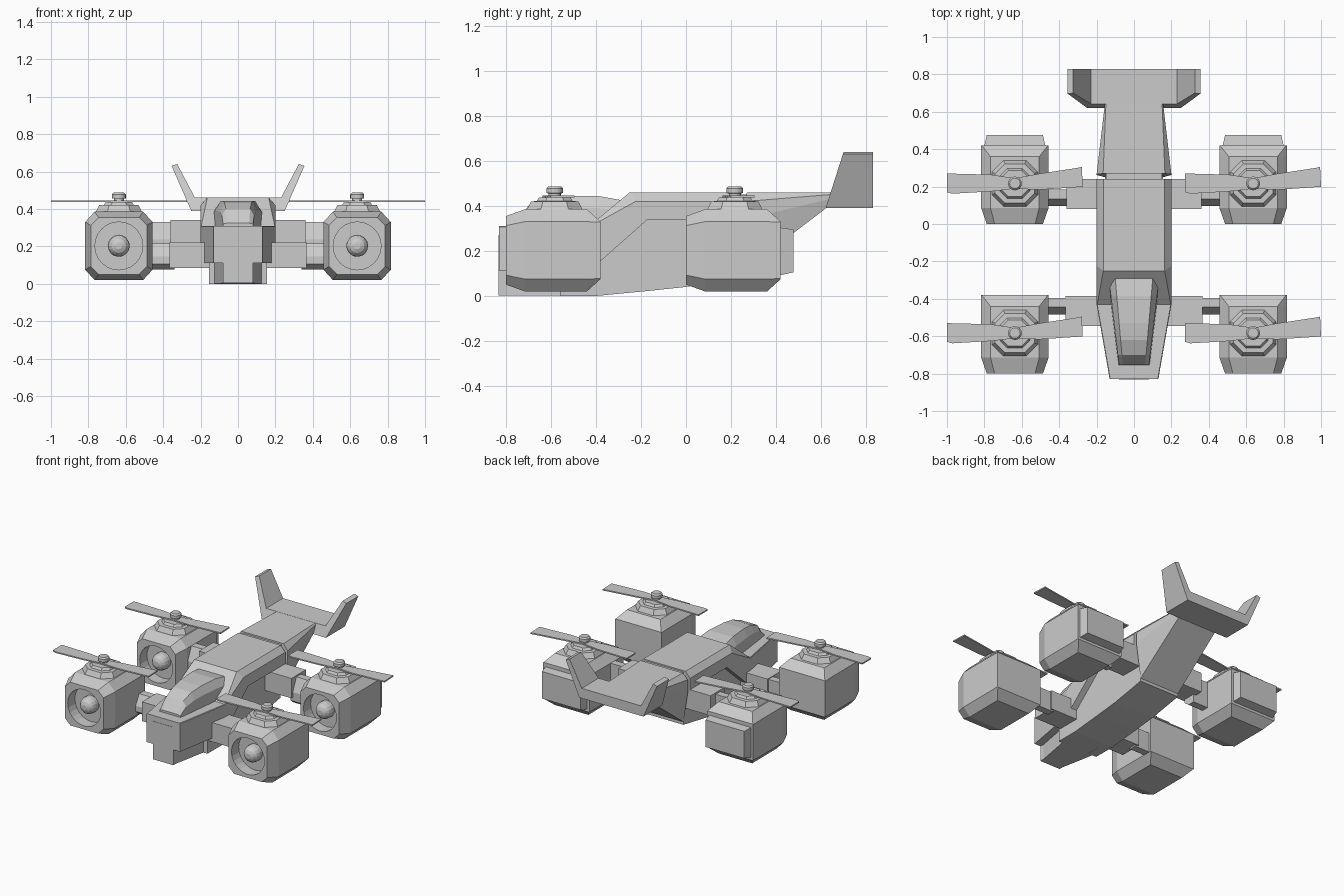
import bpy, bmesh
from math import cos, sin, pi
from mathutils import Vector

if "Cube" in bpy.data.objects:
    bpy.data.objects.remove(bpy.data.objects["Cube"])


def loft(name, rings):
    """Closed solid through rings of equal point count."""
    bm = bmesh.new()
    vs = [[bm.verts.new(p) for p in r] for r in rings]
    n = len(rings[0])
    for a, b in zip(vs, vs[1:]):
        for i in range(n):
            j = (i + 1) % n
            bm.faces.new((a[i], a[j], b[j], b[i]))
    bm.faces.new(vs[0])
    bm.faces.new(vs[-1])
    bmesh.ops.recalc_face_normals(bm, faces=bm.faces)
    me = bpy.data.meshes.new(name)
    bm.to_mesh(me)
    bm.free()
    ob = bpy.data.objects.new(name, me)
    bpy.context.collection.objects.link(ob)
    return ob


def box(name, x, y, z):
    return loft(name, [[(a, y[0], z[0]), (a, y[1], z[0]), (a, y[1], z[1]), (a, y[0], z[1])] for a in x])


def oct_pts(hx, hz, cx, cz):
    """Rectangle with cut corners."""
    q = [(hx - cx, -hz), (hx, cz - hz), (hx, hz - cz), (hx - cx, hz)]
    return q + [(-a, -b) for a, b in q]


def sym(pts, y=None):
    """Mirror a right-hand half ring (x, y, z) across x = 0."""
    return pts + [(-x, yy, z) for x, yy, z in reversed(pts)]


def disc(r, z, n=16):
    return [(r * cos(2 * pi * i / n), r * sin(2 * pi * i / n), z) for i in range(n)]


# Upper shell: tapered nose, sloping windscreen frame, flat roof
def shell_ring(w, yb, zb, yt, zt, c):
    yc = yb + (yt - yb) * (1 - c / (zt - zb))
    return sym([(w, yb, zb), (w, yc, zt - c), (w - c * 0.9, yt, zt)])


loft("upper_shell", [
    shell_ring(0.13, -0.83, 0.11, -0.83, 0.31, 0.004),
    shell_ring(0.20, -0.43, 0.11, -0.43, 0.31, 0.004),
    shell_ring(0.20, -0.17, 0.34, -0.25, 0.46, 0.04),
    shell_ring(0.20, 0.24, 0.34, 0.24, 0.46, 0.04)])

# Keel, narrow at the chin
loft("keel", [
    sym([(w, y, z), (w, y, t)]) for w, y, z, t in
    ((0.08, -0.80, 0.003, 0.27), (0.155, -0.40, 0.0, 0.27),
     (0.155, -0.17, 0.022, 0.36), (0.155, 0.0, 0.04, 0.36), (0.155, 0.25, 0.085, 0.36))])
box("chin_plate", (-0.08, 0.08), (-0.832, -0.78), (0.003, 0.27))
for s in (-1, 1):
    box("chin_cheek", (s * 0.09, s * 0.155), (-0.56, -0.40), (0.0, 0.12))

# Canopy
can = []
for y, t in ((-0.755, 0.325), (-0.70, 0.40), (-0.62, 0.432), (-0.53, 0.443),
             (-0.385, 0.443), (-0.285, 0.425), (-0.25, 0.41)):
    w = 0.083 + 0.057 * (y + 0.755) / 0.47
    can.append(sym([(w, y, 0.30), (w * 0.96, y, 0.31 + (t - 0.31) * 0.6), (w * 0.72, y, t)]))
loft("canopy", can)

# Tail boom with a joint behind the cabin
box("boom_joint", (-0.15, 0.15), (0.22, 0.30), (0.15, 0.45))
loft("tail_boom", [
    sym([(0.155, 0.25, 0.106), (0.2, 0.262, 0.34), (0.2, 0.266, 0.42), (0.165, 0.27, 0.46)]),
    sym([(0.15, 0.62, 0.388), (0.156, 0.635, 0.43), (0.156, 0.64, 0.45), (0.15, 0.645, 0.459)])])

# V tail
half = [(0.25, 0.39), (0.355, 0.63), (0.325, 0.64), (0.23, 0.46)]
loft("v_tail", [
    sym([(x, 0.62 + (z - 0.39) * 0.32, z) for x, z in half]),
    sym([(x, 0.83, z) for x, z in half])])

# Engine pod, built at y = 0 and shared by all four places
ZC = 0.2025


def pod_ring(y, hx, hz, cx, cz):
    return [(x, y, ZC + z) for x, z in oct_pts(hx, hz, cx, cz)]


pod = loft("engine_pod", [
    pod_ring(0, 0.15, 0.152, 0.042, 0.042),
    pod_ring(0.085, 0.18, 0.1825, 0.05, 0.055),
    pod_ring(0.36, 0.18, 0.1825, 0.05, 0.055),
    pod_ring(0.42, 0.18, 0.128, 0.003, 0.003)])
cutter = loft("intake_cutter", [[(x, y, ZC + z) for x, z, y in disc(0.128, d, 24)] for d in (-0.1, 0.08)])
cutter.hide_render = True
mod = pod.modifiers.new("intake", 'BOOLEAN')
mod.object = cutter
mod.solver = 'EXACT'
bpy.context.view_layer.objects.active = pod
bpy.ops.object.modifier_apply(modifier=mod.name)
bpy.data.objects.remove(cutter)

# Intake spinner dome
spinner = loft("intake_spinner", [
    [(x, y, ZC + z) for x, z, y in disc(r, d, 16)] for r, d in
    ((0.058, 0.085), (0.058, 0.05), (0.052, 0.028), (0.038, 0.011), (0.018, 0.002))])

# Rotor pedestal, mast and blades
RY = 0.217


def ped_ring(h, z):
    return [(x, RY + y, z) for x, y in oct_pts(h, h, h * 0.5, h * 0.5)]


pedestal = loft("rotor_pedestal", [ped_ring(0.125, 0.38), ped_ring(0.105, 0.42),
                                   ped_ring(0.08, 0.421), ped_ring(0.07, 0.437)])
mast = loft("rotor_mast", [[(x, RY + y, z) for x, y, z in disc(r, h)] for r, h in
                           ((0.027, 0.43), (0.027, 0.455), (0.037, 0.457), (0.037, 0.478), (0.028, 0.487))])
blade = [(-0.363, -0.047), (-0.335, -0.055), (-0.13, -0.043), (0, -0.028), (0.13, -0.034), (0.363, -0.018),
         (0.358, 0.088), (0.335, 0.083), (0.13, 0.052), (0, 0.028), (-0.13, 0.047), (-0.363, 0.053)]
rotor = loft("rotor_blades", [[(x, RY + y, z) for x, y in blade] for z in (0.437, 0.446)])

# Rear exhaust block, on the back pods only
exhaust = loft("pod_exhaust", [
    [(x, y, z) for x, z in ((-w, a), (w, a), (w, b), (-w, b))]
    for y, w, a, b in ((0.41, 0.165, 0.09, 0.305), (0.477, 0.15, 0.105, 0.295))])

PX = 0.637
for part in (pod, spinner, pedestal, mast, rotor):
    for i, (x, y) in enumerate(((-PX, -0.80), (PX, -0.80), (-PX, 0), (PX, 0))):
        ob = part if i == 0 else part.copy()
        if i:
            bpy.context.collection.objects.link(ob)
        ob.location = Vector((x, y, 0))
exhaust.location.x = -PX
twin = exhaust.copy()
twin.location.x = PX
bpy.context.collection.objects.link(twin)

# Arms between hull and pods
for s in (-1, 1):
    box("front_arm_inner", (s * 0.1, s * 0.365), (-0.545, -0.385), (0.085, 0.22))
    box("rear_arm_inner", (s * 0.1, s * 0.36), (0.08, 0.24), (0.20, 0.34))
    for name, y0, z0, z1 in (("front_arm_outer", -0.485, 0.075, 0.215), ("rear_arm_outer", 0.095, 0.145, 0.33)):
        zm = (z0 + z1) / 2
        loft(name, [[(x, y0, z0 + 0.03), (x, y0 + 0.04, z0), (x, y0 + 0.09, z0), (x, y0 + 0.09, z1),
                     (x, y0 + 0.04, z1), (x, y0, zm)] for x in (s * 0.34, s * 0.48)])
